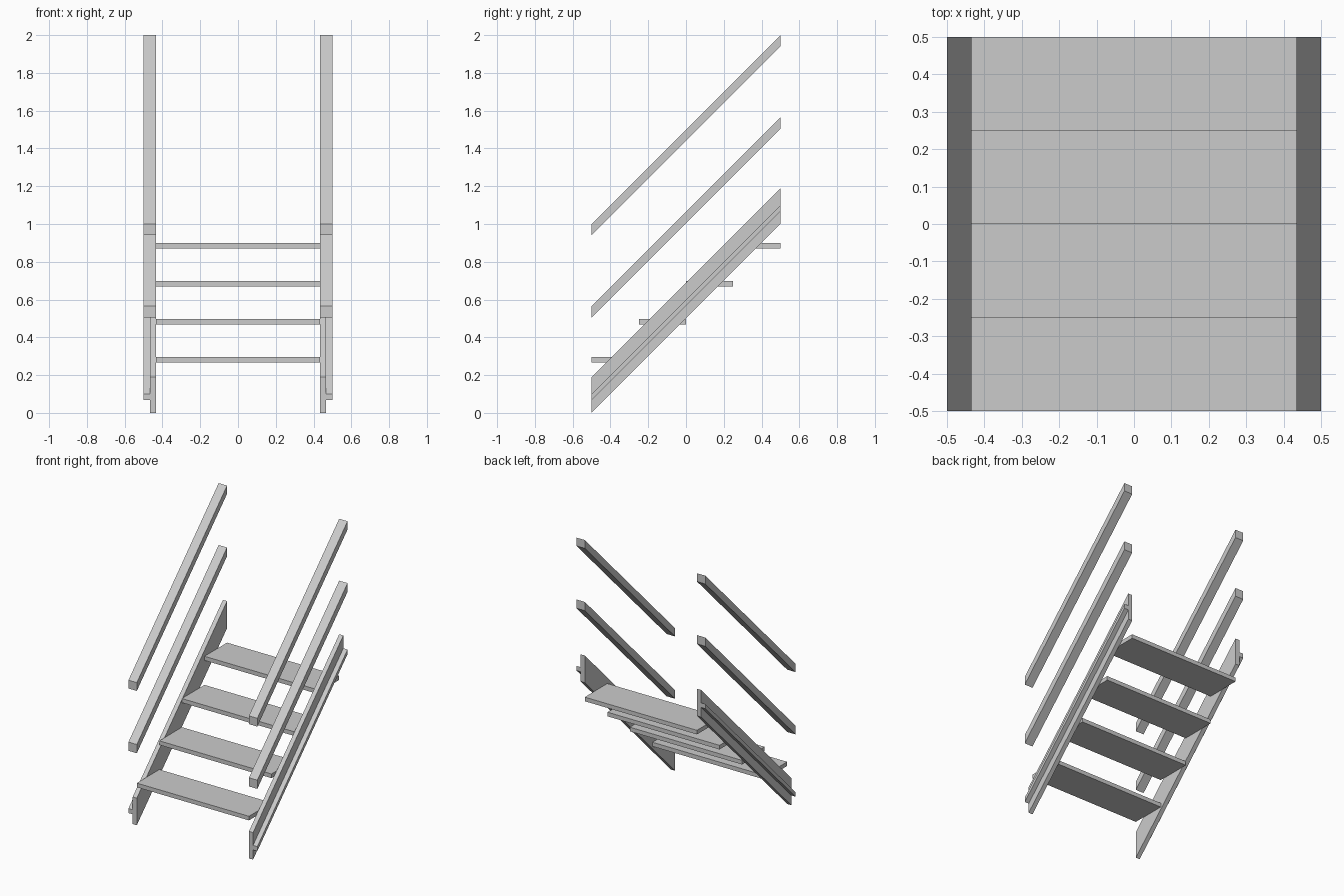
import bpy, bmesh

if "Cube" in bpy.data.objects:
    bpy.data.objects.remove(bpy.data.objects["Cube"])

def sloped_bar(name, profile, side, rise=1.0):
    """Extrude an (x, z) profile from y=-0.5 to y=0.5 while climbing by rise."""
    bm = bmesh.new()
    front = bm.faces.new([bm.verts.new((x * side, -0.5, z)) for x, z in profile])
    ext = bmesh.ops.extrude_face_region(bm, geom=[front])
    verts = [g for g in ext["geom"] if isinstance(g, bmesh.types.BMVert)]
    bmesh.ops.translate(bm, verts=verts, vec=(0, 1, rise))
    bmesh.ops.recalc_face_normals(bm, faces=bm.faces)
    me = bpy.data.meshes.new(name)
    bm.to_mesh(me)
    bm.free()
    bpy.context.collection.objects.link(bpy.data.objects.new(name, me))

def rect(x0, x1, z0, z1):
    return [(x0, z0), (x1, z0), (x1, z1), (x0, z1)]

# Stringer section: upright plate with an outward ledge
stringer = [(0.435, 0), (0.467, 0), (0.467, 0.068), (0.5, 0.068),
            (0.5, 0.1), (0.467, 0.1), (0.467, 0.19), (0.435, 0.19)]

# Stringers and rails on both sides
for label, side in (("left", -1), ("right", 1)):
    sloped_bar(f"{label}_stringer", stringer, side)
    sloped_bar(f"{label}_middle_rail", rect(0.435, 0.5, 0.505, 0.566), side)
    sloped_bar(f"{label}_handrail", rect(0.435, 0.5, 0.942, 1.0), side)

# Flat treads
for i in range(4):
    bpy.ops.mesh.primitive_cube_add(size=1, location=(0, -0.375 + 0.25 * i, 0.281 + 0.201 * i))
    tread = bpy.context.object
    tread.name = f"tread_{i + 1}"
    tread.scale = (0.87, 0.25, 0.029)
    bpy.ops.object.transform_apply(location=False, rotation=False, scale=True)
